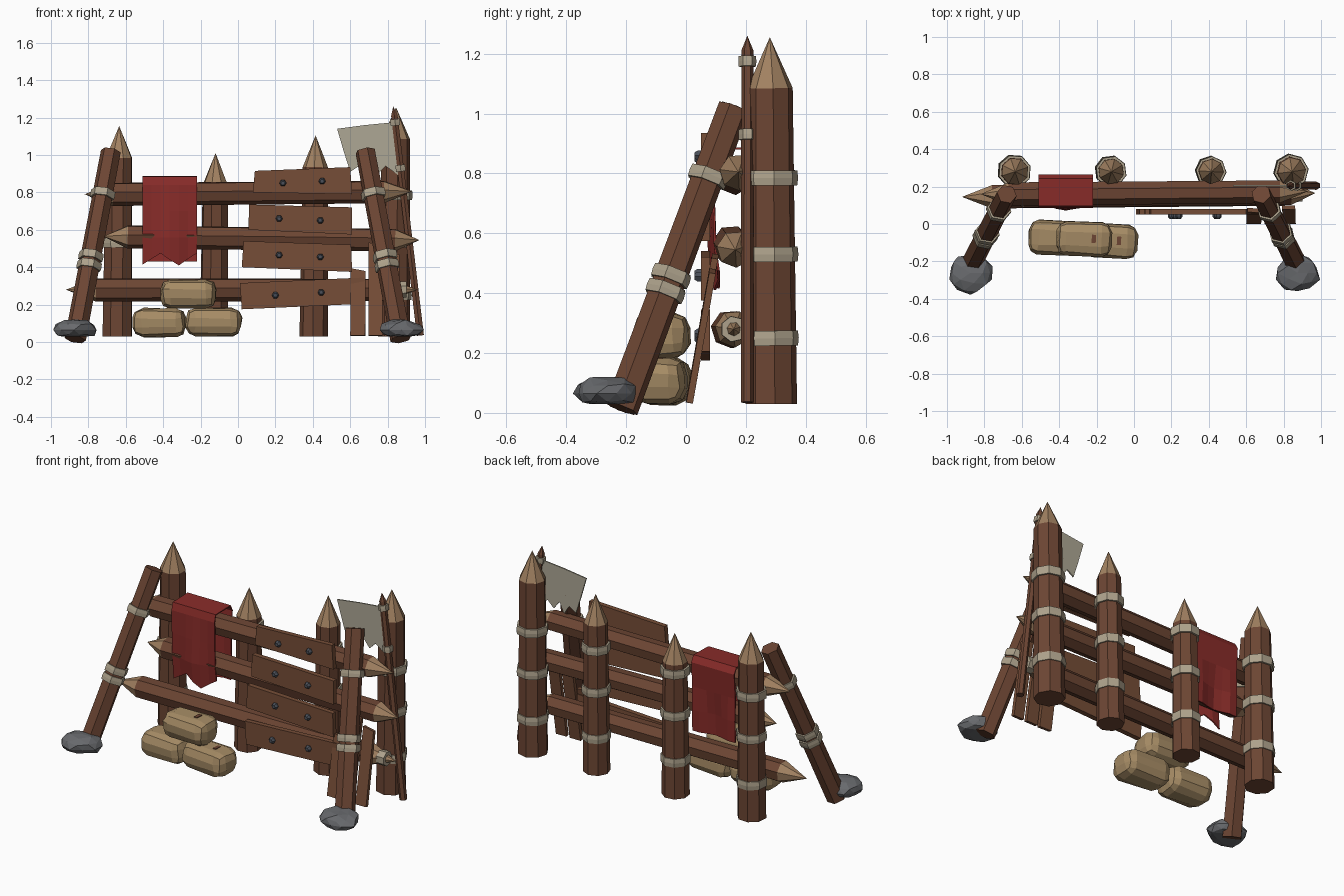
import bpy, bmesh, random
from mathutils import Vector, Matrix
from math import cos, sin, pi, radians

if "Cube" in bpy.data.objects:
    bpy.data.objects.remove(bpy.data.objects["Cube"])

random.seed(4)

def mat(name, r, g, b):
    m = bpy.data.materials.new(name)
    m.diffuse_color = (r, g, b, 1)
    m.use_nodes = True
    m.node_tree.nodes["Principled BSDF"].inputs["Base Color"].default_value = m.diffuse_color
    return m

WOOD = mat("wood", .15, .06, .033)
PLANK = mat("plank_wood", .18, .075, .038)
TIP = mat("cut_wood", .36, .22, .12)
ROPE = mat("rope", .42, .36, .26)
RED = mat("red_cloth", .25, .025, .022)
PALE = mat("pale_cloth", .42, .39, .30)
SACK = mat("sackcloth", .38, .26, .13)
STONE = mat("stone", .14, .145, .155)
IRON = mat("iron", .07, .08, .10)

def finish(name, bm, *mats):
    bmesh.ops.remove_doubles(bm, verts=bm.verts, dist=1e-4)
    bmesh.ops.recalc_face_normals(bm, faces=bm.faces)
    me = bpy.data.meshes.new(name)
    bm.to_mesh(me)
    bm.free()
    for m in mats:
        me.materials.append(m)
    ob = bpy.data.objects.new(name, me)
    bpy.context.collection.objects.link(ob)
    return ob

def tube(name, a, b, stops, n, mats, turn=0.0):
    """Faceted log from a to b; stops are (fraction, radius); zero-radius ends are tips."""
    a, b = Vector(a), Vector(b)
    q = (b - a).to_track_quat('Z', 'Y')
    bm = bmesh.new()
    rings = []
    for t, r in stops:
        c = a.lerp(b, t)
        if r == 0:
            rings.append([bm.verts.new(c)])
        else:
            rings.append([bm.verts.new(c + q @ Vector((r * cos(turn + 2 * pi * i / n),
                          r * sin(turn + 2 * pi * i / n), 0))) for i in range(n)])
    for lo, hi in zip(rings, rings[1:]):
        pointed = len(lo) == 1 or len(hi) == 1
        for i in range(n):
            j = (i + 1) % n
            vs = ([lo[i], lo[j]] if len(lo) > 1 else lo) + ([hi[j], hi[i]] if len(hi) > 1 else hi)
            bm.faces.new(vs).material_index = int(pointed and len(mats) > 1)
    for ring in (rings[0], rings[-1]):
        if len(ring) > 1:
            bm.faces.new(ring)
    return finish(name, bm, *mats)

def band(name, a, b, t, r, n, w=.05, turn=0.0):
    """Rope wrap around the line a-b at fraction t."""
    a, b = Vector(a), Vector(b)
    c, d = a.lerp(b, t), (b - a).normalized() * w / 2
    tube(name, c - d, c + d, [(0, r * .97), (.5, r), (1, r * .97)], n, [ROPE], turn)

def slab(name, outline, y, depth, m):
    """Front-view outline (x, z) given thickness along y."""
    bm = bmesh.new()
    f = bm.faces.new([bm.verts.new((x, y, z)) for x, z in outline])
    ext = bmesh.ops.extrude_face_region(bm, geom=[f])
    bmesh.ops.translate(bm, vec=(0, depth, 0),
                        verts=[v for v in ext['geom'] if isinstance(v, bmesh.types.BMVert)])
    return finish(name, bm, m)

def box(name, loc, size, m, bevel=0.0, seg=1, rot=0.0, jitter=0.0):
    bm = bmesh.new()
    bmesh.ops.create_cube(bm, size=1, matrix=Matrix.Diagonal((*size, 1)))
    if bevel:
        bmesh.ops.bevel(bm, geom=bm.edges[:], offset=bevel, segments=seg, profile=.5, affect='EDGES')
    for v in bm.verts:
        v.co += Vector([random.uniform(-jitter, jitter) for _ in range(3)])
    ob = finish(name, bm, m)
    ob.location, ob.rotation_euler = loc, (0, 0, rot)
    return ob

# Upright sharpened posts with rope wraps
for i, (x, top, r) in enumerate([(-.645, 1.155, .082), (-.13, 1.01, .077), (.405, 1.105, .075), (.835, 1.255, .085)]):
    a, b = (x, .285, .03), (x + .01, .28, top)
    h = top - .03
    tube(f"post_{i+1}", a, b, [(0, r * 1.02), (1 - .17 / h, r * .9), (1, 0)], 8, [WOOD, TIP], .2 * i)
    for z in (.25, .53, .785):
        band(f"post_wrap_{i+1}", a, b, (z - .03) / h, r * 1.1, 8, .05, .2 * i)

# Horizontal rails sharpened at both ends
for name, x0, z0, x1, z1, y, cone in [("lower_rail", -.92, .28, .96, .28, .145, .16),
                                      ("middle_rail", -.72, .565, .97, .545, .15, .13),
                                      ("upper_rail", -.82, .79, .93, .805, .16, .15)]:
    L = x1 - x0
    a, b = (x0, y, z0), (x1, y + .015, z1)
    tube(name, a, b, [(0, 0), (cone / L, .064), (1 - cone / L, .062), (1, 0)], 7, [WOOD, TIP], .3)
band("lower_rail_wrap", (-.92, .145, .28), (.96, .16, .28), .955, .045, 7)

# Sloping prop legs with wraps and foot stones, one per side
for side, s in (("left", -1), ("right", 1)):
    a, b = (s * .87, -.215, .015), (s * .68, .16, 1.02)
    tube(f"{side}_prop_leg", a, b, [(0, .058), (1, .054)], 6, [WOOD], .3)
    for t in (.39, .44, .77):
        band(f"{side}_leg_wrap", a, b, t, .068, 6, .042, .3)
    bm = bmesh.new()
    bmesh.ops.create_icosphere(bm, subdivisions=2, radius=1)
    for v in bm.verts:
        k = random.uniform(.88, 1.1)
        v.co = Vector((s * .875 + v.co.x * .117 * k, -.262 + v.co.y * .108 * k,
                       max(.03, .065 + v.co.z * .058 * k)))
    finish(f"{side}_foot_stone", bm, STONE)

# Nailed repair planks
planks = [[(.08, .80), (.61, .79), (.60, .935), (.09, .915)],
          [(.055, .60), (.61, .575), (.61, .72), (.06, .735)],
          [(.02, .40), (.61, .375), (.605, .52), (.03, .54)],
          [(.02, .175), (.68, .205), (.68, .345), (.01, .315)]]
nails = [(.24, .85, .45, .86), (.22, .66, .44, .65), (.22, .465, .44, .455), (.20, .25, .445, .265)]
for i, (p, q) in enumerate(zip(planks, nails)):
    slab(f"plank_{i+1}", p, .05, .03, PLANK)
    for x, z in (q[:2], q[2:]):
        tube(f"nail_{i+1}", (x, .055, z), (x, .028, z), [(0, .019), (.6, .019), (1, .011)], 6, [IRON])

# Loose boards leaning against the rails
for i, (x, top, w) in enumerate([(.64, .38, .08), (.735, .52, .075), (.83, .47, .07)]):
    ob = slab(f"leaning_board_{i+1}", [(-w/2, 0), (w/2, 0), (w/2, top - .03), (-w/2, top - .015)], 0, .022, PLANK)
    ob.location = (x, 0, .035)
    ob.rotation_euler = (radians(-10), 0, radians(2 * i - 2))

# Red banner draped over the upper rail, swallow-tailed at the front
bm = bmesh.new()
hem = [.415, .445, .475, .44, .41, .445, .475]
grid = []
for i, h in enumerate(hem):
    x = -.51 + .29 * i / 6
    w = .012 * sin(i * 1.3 + .8)
    path = [(.10 + w, h), (.088 + w, .56), (.088 + w / 2, .7), (.09, .84), (.10, .882),
            (.24, .885), (.26, .85), (.25, .7), (.245 + w, .56), (.24 + w, .43)]
    grid.append([bm.verts.new((x, y, z)) for y, z in path])
for c, d in zip(grid, grid[1:]):
    for k in range(len(c) - 1):
        bm.faces.new((c[k], d[k], d[k + 1], c[k + 1]))
banner = finish("red_banner", bm, RED)
mod = banner.modifiers.new("thickness", 'SOLIDIFY')
mod.thickness, mod.offset = .008, 0

# Leaning flag pole with a torn pale flag
a, b = (.975, .205, .035), (.83, .205, 1.26)
tube("flag_pole", a, b, [(0, .022), (.96, .02), (1, 0)], 6, [WOOD])
band("flag_wrap_top", a, b, .93, .03, 6, .035)
band("flag_wrap_low", a, b, .73, .03, 6, .035)
slab("torn_flag", [(.53, 1.14), (.565, 1.02), (.60, .91), (.645, .94), (.68, .885), (.71, .95), (.75, .90),
                   (.79, .94), (.86, .89), (.835, 1.175), (.68, 1.16)], .2, .008, PALE)

# Stacked sandbags with small tie knots
for i, (x, y, z, w, r) in enumerate([(-.42, -.075, .105, .285, -.06), (-.13, -.09, .105, .295, -.07),
                                     (-.265, -.08, .257, .295, -.03)]):
    box(f"sandbag_{i+1}", (x, y, z), (w, .18, .15), SACK, .052, 2, r, .005)
    box(f"sandbag_tie_{i+1}", (x + .05, y, z + .072), (.022, .045, .016), WOOD, rot=r)
